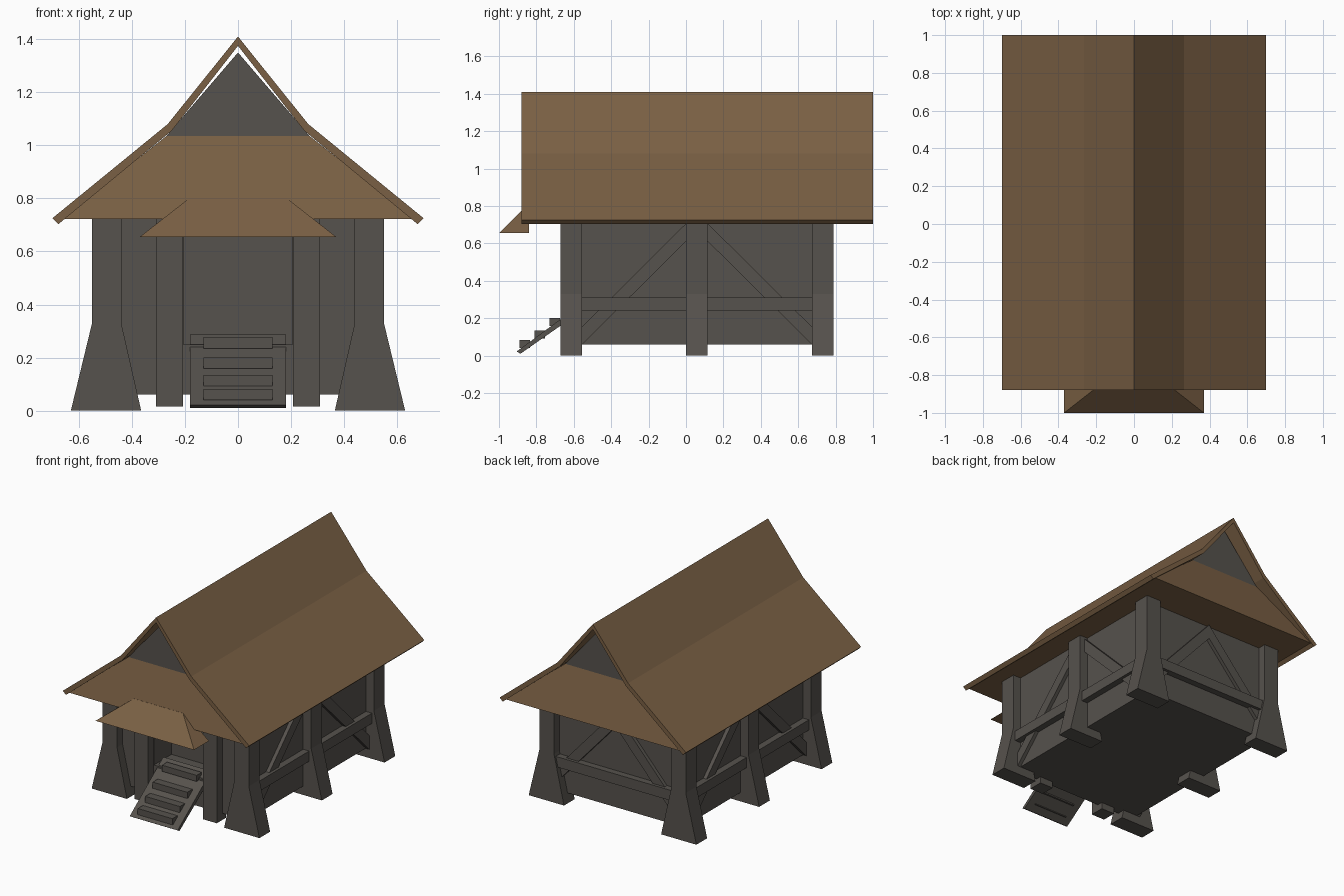
import bpy, bmesh

if "Cube" in bpy.data.objects:
    bpy.data.objects.remove(bpy.data.objects["Cube"])


def material(name, rgb):
    m = bpy.data.materials.new(name)
    m.diffuse_color = (*rgb, 1)
    m.use_nodes = True
    m.node_tree.nodes["Principled BSDF"].inputs["Base Color"].default_value = m.diffuse_color
    return m


GREY = material("weathered grey timber", (0.093, 0.084, 0.074))
BROWN = material("brown thatch", (0.195, 0.117, 0.058))


def loft(name, ring_a, ring_b, mat):
    """Closed solid between two matching rings of 3D points."""
    bm = bmesh.new()
    a = [bm.verts.new(p) for p in ring_a]
    b = [bm.verts.new(p) for p in ring_b]
    n = len(a)
    bm.faces.new(a)
    bm.faces.new(b)
    for i in range(n):
        j = (i + 1) % n
        bm.faces.new((a[i], a[j], b[j], b[i]))
    bmesh.ops.recalc_face_normals(bm, faces=bm.faces)
    me = bpy.data.meshes.new(name)
    bm.to_mesh(me)
    bm.free()
    me.materials.append(mat)
    ob = bpy.data.objects.new(name, me)
    bpy.context.collection.objects.link(ob)
    return ob


def prism_x(name, yz, x0, x1, mat):
    return loft(name, [(x0, y, z) for y, z in yz], [(x1, y, z) for y, z in yz], mat)


def prism_y(name, xz, y0, y1, mat):
    return loft(name, [(x, y0, z) for x, z in xz], [(x, y1, z) for x, z in xz], mat)


def rect(x0, x1, y0, y1, z):
    return [(x0, y0, z), (x1, y0, z), (x1, y1, z), (x0, y1, z)]


def box(name, x0, x1, y0, y1, z0, z1, mat=GREY):
    return loft(name, rect(x0, x1, y0, y1, z0), rect(x0, x1, y0, y1, z1), mat)


CY = 0.0585          # centre of the house body along y
TOP = 0.76           # wall height, tucked inside the roof

# Walls, with a recessed doorway at the front
box("main_walls", -0.49, 0.49, -0.42, 0.73, 0.06, TOP)
box("door_sill", -0.205, 0.205, -0.61, -0.42, 0.06, 0.25)
for s, side in ((-1, "left"), (1, "right")):
    xa, xb = sorted((s * 0.205, s * 0.49))
    box(f"front_wall_{side}", xa, xb, -0.61, -0.42, 0.06, TOP)

    # Door frame post
    xa, xb = sorted((s * 0.207, s * 0.31))
    box(f"door_post_{side}", xa, xb, -0.67, -0.57, 0.015, TOP)

    # Flared posts, three on each side
    post = [(0.44, TOP), (0.55, TOP), (0.55, 0.33), (0.63, 0), (0.365, 0), (0.44, 0.33)]
    for y0, place in ((-0.67, "front"), (0.0, "middle"), (0.673, "back")):
        prism_y(f"{place}_post_{side}", [(s * x, z) for x, z in post], y0, y0 + 0.115, GREY)

    # Side rail and sloping braces
    xa, xb = sorted((s * 0.45, s * 0.535))
    box(f"side_rail_{side}", xa, xb, -0.6, 0.7, 0.24, 0.31)
    brace = [(-0.57, 0.14), (0.01, 0.716), (0.01, 0.62), (-0.57, 0.045)]
    prism_x(f"side_brace_front_{side}", brace, s * 0.45, s * 0.515, GREY)
    prism_x(f"side_brace_back_{side}", [(2 * CY - y, z) for y, z in brace],
            s * 0.45, s * 0.515, GREY)

    # Back wall brace
    prism_y(f"back_brace_{side}",
            [(s * x, z) for x, z in ((0.45, 0.22), (0.0, 0.72), (0.0, 0.62), (0.45, 0.12))],
            0.70, 0.755, GREY)
box("back_rail", -0.46, 0.46, 0.70, 0.775, 0.24, 0.31)

# Entrance ramp with four rungs
prism_x("ramp", [(-0.905, 0.022), (-0.885, 0.01), (-0.52, 0.265), (-0.545, 0.287)],
        -0.18, 0.18, GREY)
for i, (y, z) in enumerate(((-0.89, 0.04), (-0.81, 0.092), (-0.73, 0.158), (-0.63, 0.235))):
    box(f"ramp_rung_{i + 1}", -0.13, 0.13, y, y + 0.055, z, z + 0.042)

# Bent roof shell
outer = [(0.70, 0.725), (0.265, 1.08), (0, 1.41)]
inner = [(0, 1.375), (0.25, 1.055), (0.677, 0.703)]
half = outer + inner
profile = (outer + [(-x, z) for x, z in outer[1::-1]]
           + [(-x, z) for x, z in inner[:0:-1]] + inner)
prism_y("roof", profile, -0.88, 1.0, BROWN)

# Roof filler: flat soffit with sloping pent faces at both ends
loft("roof_end_slopes",
     rect(-0.665, 0.665, -0.875, 0.995, 0.722),
     rect(-0.27, 0.27, -0.79, 0.91, 1.035), BROWN)

# Small gable triangles
for y0, place in ((-0.79, "front"), (0.88, "back")):
    prism_y(f"{place}_gable", [(-0.27, 1.035), (0.27, 1.035), (0, 1.35)], y0, y0 + 0.03, GREY)

# Hipped awning over the door
loft("door_awning",
     rect(-0.37, 0.37, -1.0, -0.84, 0.655),
     rect(-0.185, 0.185, -0.855, -0.84, 0.80), BROWN)
